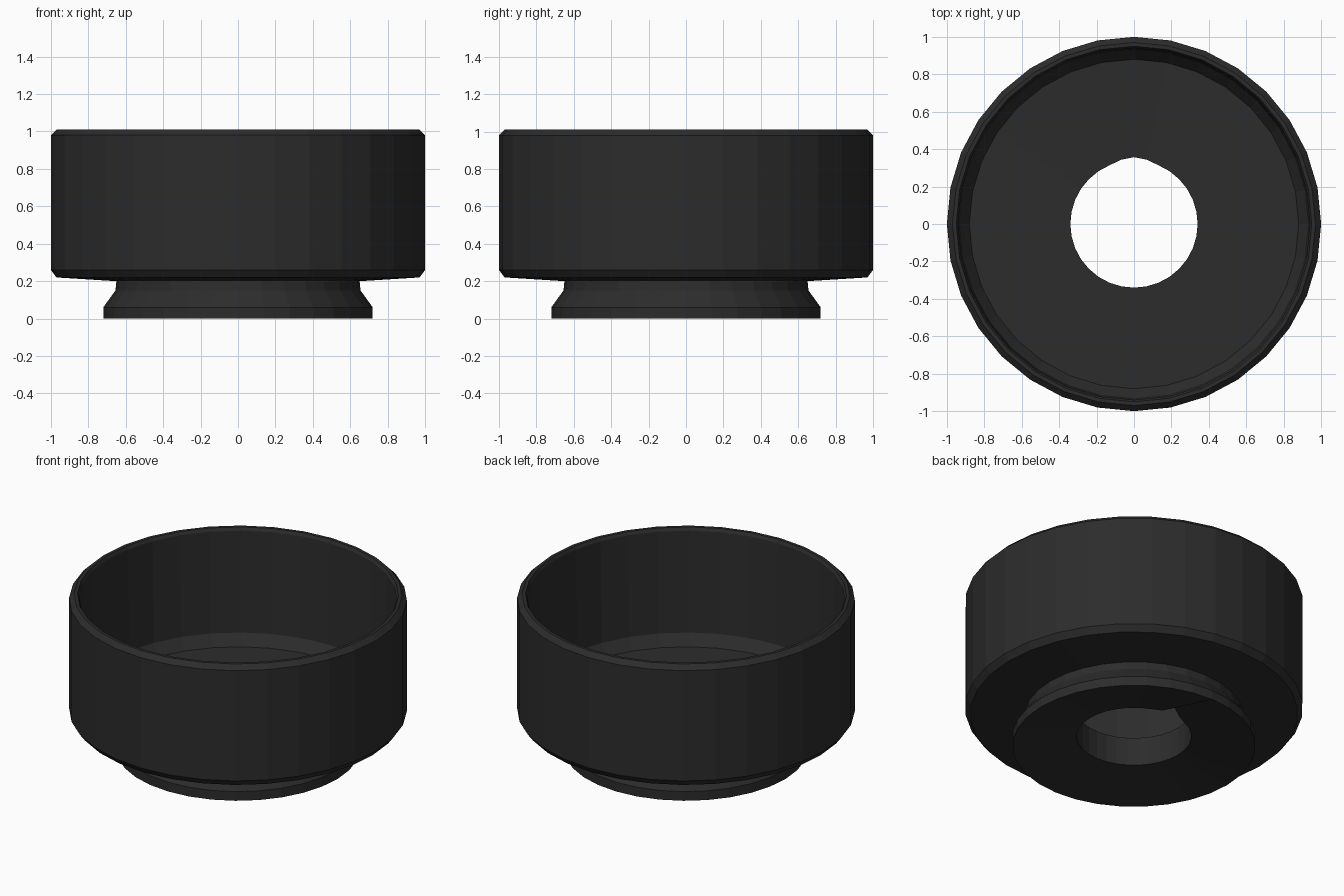
import bpy, bmesh, math

if "Cube" in bpy.data.objects:
    bpy.data.objects.remove(bpy.data.objects["Cube"])

SEGMENTS = 32

# closed cross-section (radius, height): foot, neck, cup wall, rim, inside, hole
PROFILE = [
    (0.72, 0.00), (0.72, 0.06), (0.655, 0.15), (0.65, 0.20),
    (0.97, 0.22), (1.00, 0.26), (1.00, 0.98), (0.97, 1.01),
    (0.95, 1.01), (0.94, 0.99), (0.93, 0.33), (0.88, 0.26),
    (0.34, 0.25), (0.34, 0.065),
]


def lathe(name, profile, segments):
    bm = bmesh.new()
    rings = []
    for r, z in profile:
        ring = []
        for i in range(segments):
            a = 2 * math.pi * i / segments
            ring.append(bm.verts.new((r * math.cos(a), r * math.sin(a), z)))
        rings.append(ring)
    for k, low in enumerate(rings):
        high = rings[(k + 1) % len(rings)]
        for i in range(segments):
            j = (i + 1) % segments
            bm.faces.new((low[i], low[j], high[j], high[i]))

    # small notch in the back edge of the hole
    back = segments // 4
    for ring in rings[-2:]:
        for i, scale in ((back - 1, 1.03), (back, 1.05), (back + 1, 1.03)):
            ring[i].co.x *= scale
            ring[i].co.y *= scale
    rings[-1][back].co.z += 0.06

    bmesh.ops.recalc_face_normals(bm, faces=bm.faces[:])
    mesh = bpy.data.meshes.new(name)
    bm.to_mesh(mesh)
    bm.free()
    obj = bpy.data.objects.new(name, mesh)
    bpy.context.collection.objects.link(obj)
    return obj


# open cup with a flared foot and a hole through the floor
cup = lathe("cup_housing", PROFILE, SEGMENTS)

black = bpy.data.materials.new("black_plastic")
black.diffuse_color = (0.025, 0.025, 0.025, 1)
black.use_nodes = True
black.node_tree.nodes["Principled BSDF"].inputs["Base Color"].default_value = black.diffuse_color
cup.data.materials.append(black)
